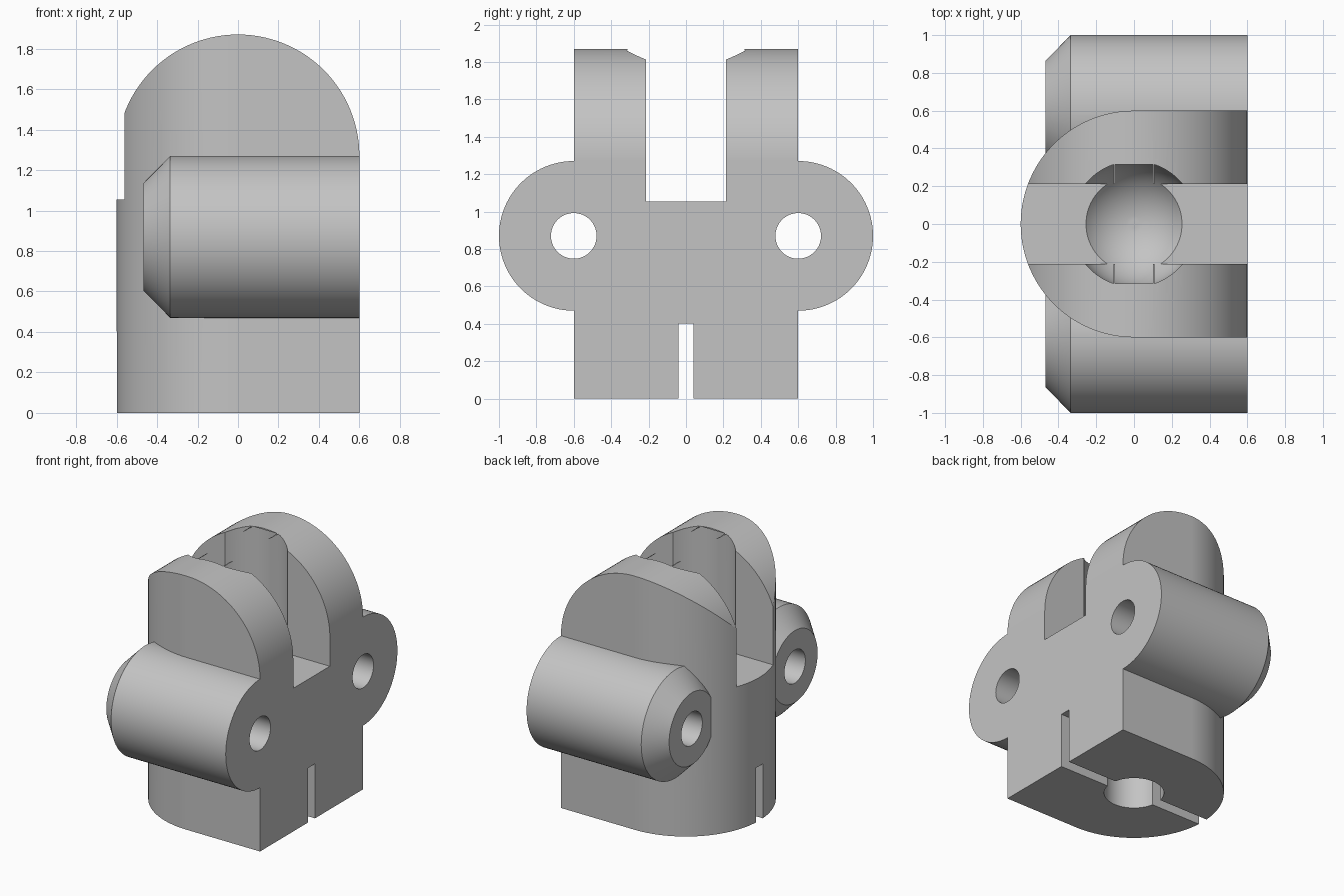
import bpy, bmesh, math
from mathutils import Vector

if "Cube" in bpy.data.objects:
    bpy.data.objects.remove(bpy.data.objects["Cube"], do_unlink=True)

grey = bpy.data.materials.new("plain_grey")
grey.use_nodes = True
grey.diffuse_color = (0.55, 0.55, 0.55, 1)
grey.node_tree.nodes["Principled BSDF"].inputs["Base Color"].default_value = (0.55, 0.55, 0.55, 1)


def finish(name, bm):
    bmesh.ops.recalc_face_normals(bm, faces=bm.faces)
    mesh = bpy.data.meshes.new(name)
    bm.to_mesh(mesh)
    bm.free()
    mesh.materials.append(grey)
    obj = bpy.data.objects.new(name, mesh)
    bpy.context.collection.objects.link(obj)
    return obj


def prism(name, outline, offset):
    """Extrude a flat outline along an offset."""
    bm = bmesh.new()
    face = bm.faces.new([bm.verts.new(p) for p in outline])
    ext = bmesh.ops.extrude_face_region(bm, geom=[face])["geom"]
    verts = [v for v in ext if isinstance(v, bmesh.types.BMVert)]
    bmesh.ops.translate(bm, verts=verts, vec=Vector(offset))
    return finish(name, bm)


def box(name, x, y, z):
    return prism(name, [(x[0], y[0], z[0]), (x[1], y[0], z[0]),
                        (x[1], y[1], z[0]), (x[0], y[1], z[0])], (0, 0, z[1] - z[0]))


def lathe(name, profile, place, n=96):
    """Revolve (radius, height) points; place maps (a, b, height) to space."""
    bm = bmesh.new()
    rings = [[bm.verts.new(place(r * math.cos(math.tau * i / n),
                                 r * math.sin(math.tau * i / n), h))
              for i in range(n)] for r, h in profile]
    for low, high in zip(rings, rings[1:]):
        for i in range(n):
            j = (i + 1) % n
            bm.faces.new((low[i], low[j], high[j], high[i]))
    bm.faces.new(rings[0])
    bm.faces.new(rings[-1])
    return finish(name, bm)


def combine(target, other, operation):
    mod = target.modifiers.new(operation.lower(), "BOOLEAN")
    mod.operation, mod.object, mod.solver = operation, other, "EXACT"
    bpy.context.view_layer.objects.active = target
    bpy.ops.object.modifier_apply(modifier=mod.name)
    bpy.data.objects.remove(other, do_unlink=True)


def upright(a, b, h):
    return (a, b, h)


def arc(r, start, end, n=56):
    angles = [math.radians(start + (end - start) * i / n) for i in range(n + 1)]
    return [(r * math.cos(t), r * math.sin(t)) for t in angles]


R, SPRING, BALL = 0.6, 1.27, 0.333

# Body: arched side outline limited by a D-shaped plan
arch = [(x, -0.8, SPRING + z) for x, z in arc(R, 0, 180)]
arch += [(-0.7, -0.8, SPRING), (-0.7, -0.8, 0), (R, -0.8, 0)]
body = prism("clevis_joint", arch, (0, 1.6, 0))
plan = [(0.8, R, -0.1)] + [(x, y, -0.1) for x, y in arc(R, 90, 270)] + [(0.8, -R, -0.1)]
combine(body, prism("plan_limit", plan, (0, 0, 2.2)), "INTERSECT")

# Side bosses with chamfered rear ends, and their through holes
for side in (-1, 1):
    def along_x(a, b, h, s=side):
        return (h, s * R + a, 0.87 + b)
    boss = [(0.265, -0.468), (0.4, -0.335), (0.4, R)]
    combine(body, lathe("side_boss", boss, along_x), "UNION")
for side in (-1, 1):
    def along_x(a, b, h, s=side):
        return (h, s * R + a, 0.87 + b)
    combine(body, lathe("boss_hole", [(0.122, -0.8), (0.122, 0.8)], along_x, 64), "DIFFERENCE")

# Fork slot between the two arms
combine(body, box("fork_slot", (-0.9, 0.9), (-0.213, 0.213), (1.055, 2.1)), "DIFFERENCE")

# Ball socket: round bottom, straight walls, narrower mouth at the crown
cup = [(BALL * math.sin(t), SPRING - BALL * math.cos(t))
       for t in (math.pi / 2 * i / 24 for i in range(1, 25))]
combine(body, lathe("ball_socket", cup + [(BALL, 1.86)], upright), "DIFFERENCE")
combine(body, box("socket_mouth", (-0.1, 0.1), (-0.314, 0.314), (1.6, 2.1)), "DIFFERENCE")

# Bar hole and flex slit in the base
combine(body, lathe("bar_hole", [(0.2, -0.2), (0.2, 0.4)], upright, 64), "DIFFERENCE")
combine(body, box("flex_slit", (-0.9, 0.9), (-0.04, 0.04), (-0.2, 0.402)), "DIFFERENCE")

# Smooth curves, crisp edges
bpy.ops.object.select_all(action="DESELECT")
body.select_set(True)
bpy.context.view_layer.objects.active = body
bpy.ops.object.shade_smooth_by_angle(angle=math.radians(25))
normals = body.modifiers.new("clean_normals", "WEIGHTED_NORMAL")
normals.keep_sharp = True
